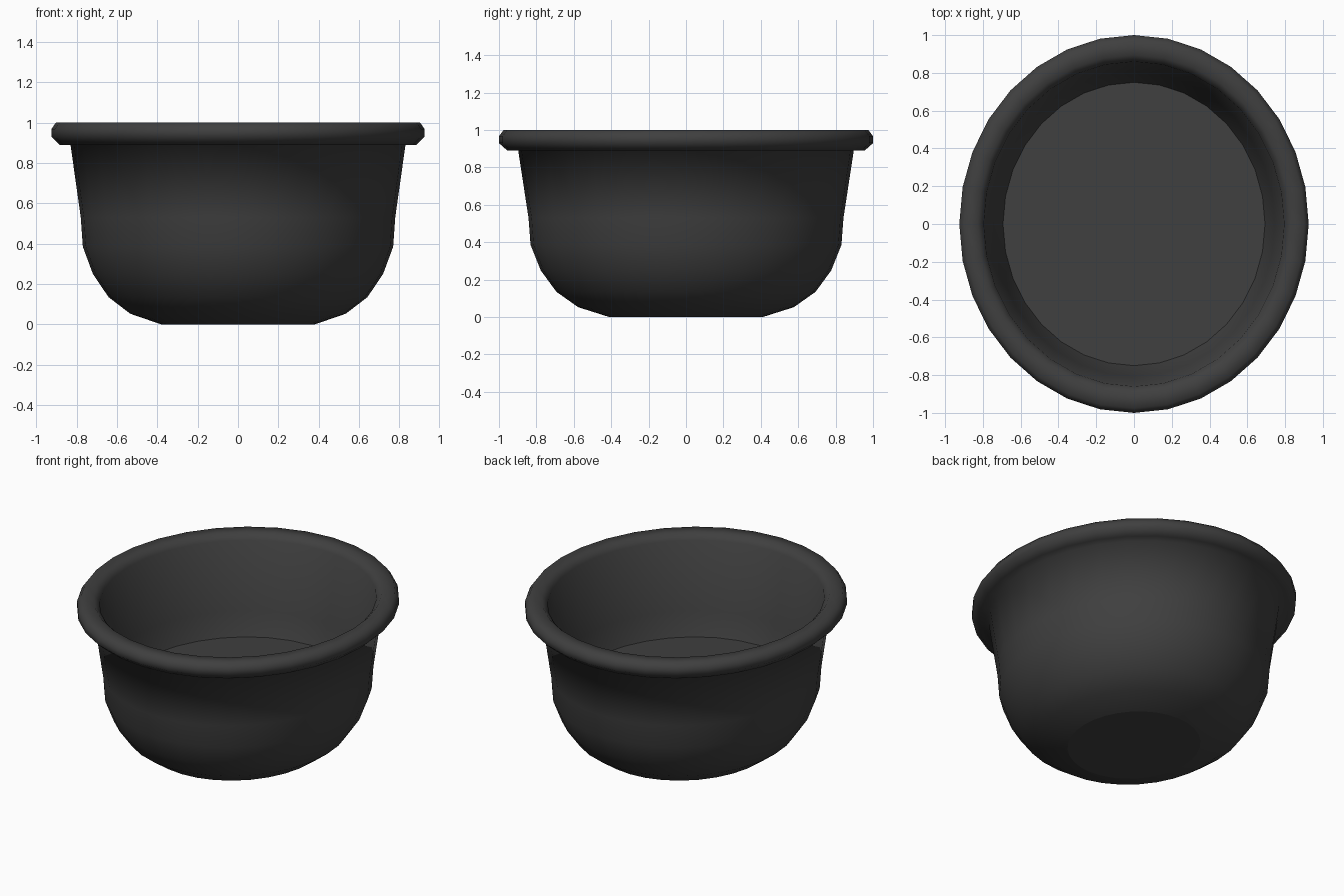
import bpy, bmesh, math

cube = bpy.data.objects.get("Cube")
if cube:
    bpy.data.objects.remove(cube, do_unlink=True)

SIDES = 32
WIDTH = 0.925  # the bowl is a little narrower across x than along y

# Charcoal material
charcoal = bpy.data.materials.new("charcoal")
charcoal.use_nodes = True
colour = (0.05, 0.05, 0.05, 1)
charcoal.diffuse_color = colour
charcoal.node_tree.nodes["Principled BSDF"].inputs["Base Color"].default_value = colour

# Half section (radius, height): base, outer wall, rolled rim, inner wall, floor
outer_wall = [(0.41, 0), (0.577, 0.053), (0.693, 0.135), (0.777, 0.25),
              (0.831, 0.385), (0.842, 0.53), (0.897, 0.89)]
rim = [(0.955, 0.89), (1.0, 0.93), (1.0, 0.967), (0.975, 1.0),
       (0.895, 1.0), (0.86, 0.965)]
inner_wall = [(0.806, 0.53), (0.75, 0.385)]


def ring(bm, radius, height):
    angles = [2 * math.pi * i / SIDES for i in range(SIDES)]
    return [bm.verts.new((radius * WIDTH * math.cos(a), radius * math.sin(a), height))
            for a in angles]


def lathe(name, profile):
    bm = bmesh.new()
    rings = [ring(bm, r, z) for r, z in profile]
    for low, high in zip(rings, rings[1:]):
        for i in range(SIDES):
            j = (i + 1) % SIDES
            bm.faces.new((low[i], low[j], high[j], high[i])).smooth = True
    # Flat base underneath and flat floor inside, with crisp borders
    for cap in (bm.faces.new(rings[0][::-1]), bm.faces.new(rings[-1])):
        for edge in cap.edges:
            edge.smooth = False
    mesh = bpy.data.meshes.new(name)
    bm.to_mesh(mesh)
    bm.free()
    mesh.materials.append(charcoal)
    obj = bpy.data.objects.new(name, mesh)
    bpy.context.collection.objects.link(obj)
    return obj


lathe("bowl", outer_wall + rim + inner_wall)
